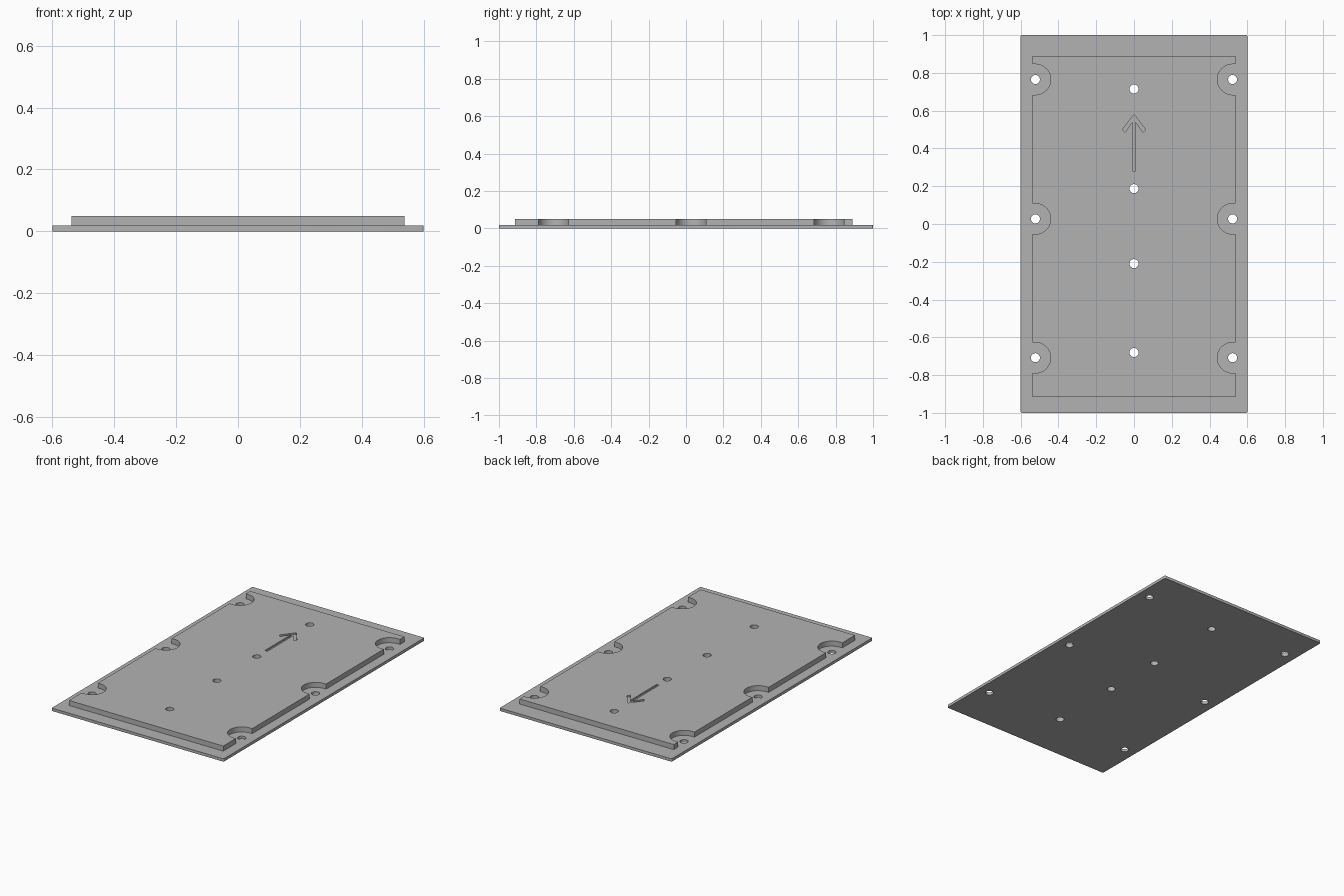
import bpy, bmesh, math

if "Cube" in bpy.data.objects:
    bpy.data.objects.remove(bpy.data.objects["Cube"], do_unlink=True)

BASE_TOP, PAD_TOP = 0.018, 0.05
SCREW_X, SCREW_Y = 0.522, (0.765, 0.027, -0.708)
CENTRE_Y = (0.715, 0.187, -0.21, -0.68)

grey = bpy.data.materials.new("plain grey")
grey.use_nodes = True
colour = (0.45, 0.45, 0.45, 1)
grey.diffuse_color = colour
grey.node_tree.nodes["Principled BSDF"].inputs["Base Color"].default_value = colour


def prism(name, outline, z0, z1):
    """Extrude a counter-clockwise outline from z0 to z1."""
    bm = bmesh.new()
    face = bm.faces.new([bm.verts.new((x, y, z0)) for x, y in outline])
    up = bmesh.ops.extrude_face_region(bm, geom=[face])["geom"]
    bmesh.ops.translate(bm, vec=(0, 0, z1 - z0),
                        verts=[v for v in up if isinstance(v, bmesh.types.BMVert)])
    bmesh.ops.recalc_face_normals(bm, faces=bm.faces)
    mesh = bpy.data.meshes.new(name)
    bm.to_mesh(mesh)
    bm.free()
    mesh.materials.append(grey)
    obj = bpy.data.objects.new(name, mesh)
    bpy.context.collection.objects.link(obj)
    return obj


def arc(cx, cy, r, a0, a1, steps):
    angles = [math.radians(a0 + (a1 - a0) * i / steps) for i in range(steps + 1)]
    return [(cx + r * math.cos(a), cy + r * math.sin(a)) for a in angles]


def combine(target, tool, operation):
    """Apply a boolean and discard the tool."""
    mod = target.modifiers.new("combine", "BOOLEAN")
    mod.operation, mod.object, mod.solver = operation, tool, "EXACT"
    bpy.context.view_layer.objects.active = target
    bpy.ops.object.modifier_apply(modifier=mod.name)
    bpy.data.objects.remove(tool, do_unlink=True)


# Thin base with slightly rounded corners
r = 0.006
corners = ((1, 1, 0), (-1, 1, 90), (-1, -1, 180), (1, -1, 270))
outline = []
for sx, sy, a in corners:
    outline += arc(sx * (0.6 - r), sy * (1 - r), r, a, a + 90, 4)
plate = prism("mounting_plate", outline, 0, BASE_TOP)

# Raised pad whose long sides have a round-ended notch at each screw
half, notch = 0.538, 0.081
right = [(half, -0.915)]
for y in reversed(SCREW_Y):
    right += [(half, y - notch)] + arc(SCREW_X, y, notch, 270, 90, 32) + [(half, y + notch)]
right.append((half, 0.89))
left = [(-x, y) for x, y in reversed(right)]
pad = prism("raised_pad", right + left, BASE_TOP / 2, PAD_TOP)
combine(plate, pad, "UNION")

# Through holes along the sides and down the middle
holes = [(s * SCREW_X, y) for s in (-1, 1) for y in SCREW_Y]
holes += [(0, y) for y in CENTRE_Y]
for x, y in holes:
    drill = prism("drill", arc(x, y, 0.024, 0, 345, 23), -0.1, 0.2)
    combine(plate, drill, "DIFFERENCE")

# Shallow engraved direction arrow
w, tail, tip, barb = 0.009, 0.28, 0.58, 0.055
side = [(w, tail), (w, tip - 0.04), (barb - 0.008, tip - 0.095),
        (barb + 0.006, tip - 0.08)]
arrow = side + [(0, tip)] + [(-x, y) for x, y in reversed(side)]
combine(plate, prism("arrow_cutter", arrow, PAD_TOP - 0.01, 0.1), "DIFFERENCE")

# Smooth the round walls, keep the flat edges crisp
bpy.ops.object.select_all(action="DESELECT")
plate.select_set(True)
bpy.context.view_layer.objects.active = plate
bpy.ops.object.shade_smooth_by_angle(angle=math.radians(30))
